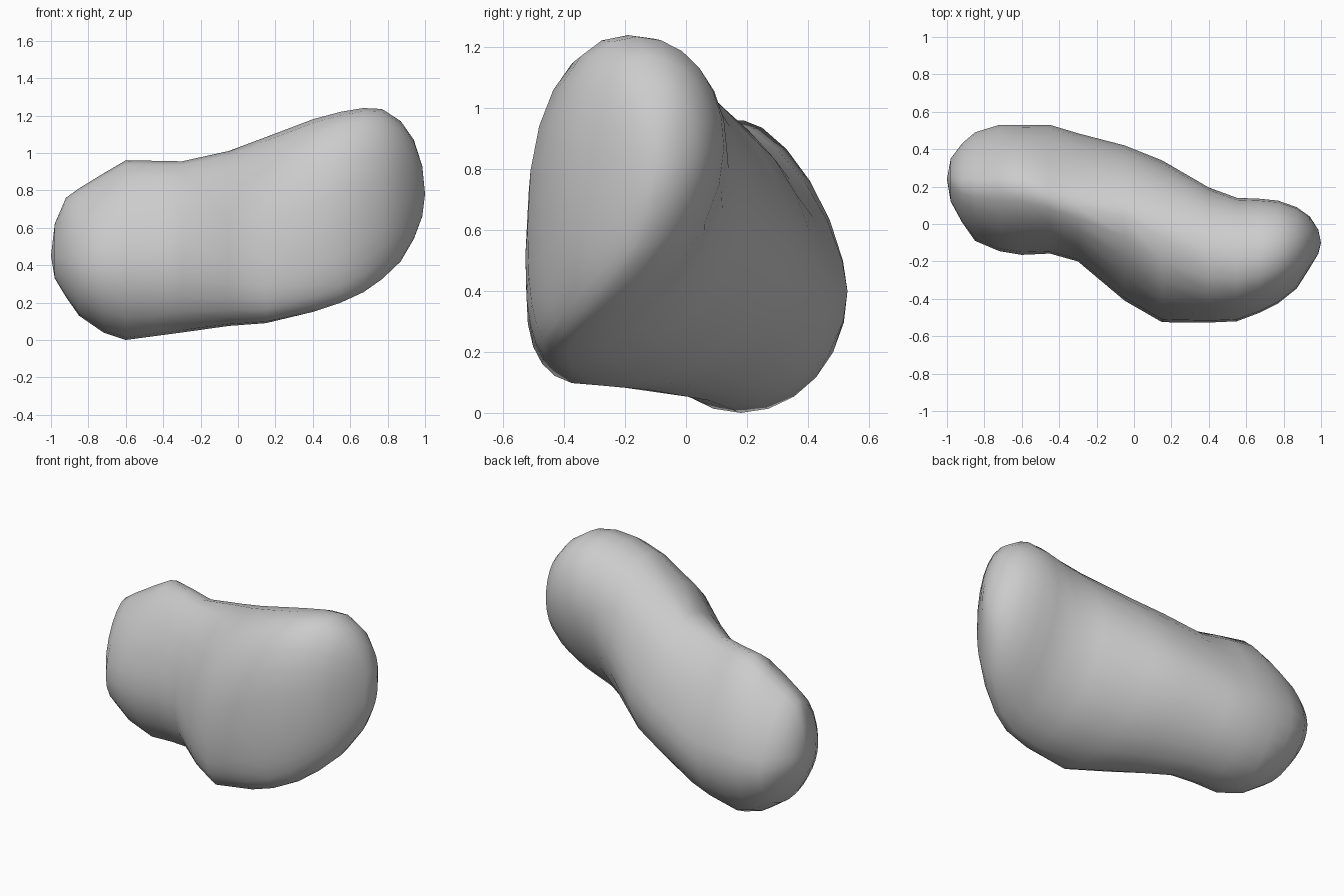
import bpy, bmesh
from math import sin, cos, pi

# Cross-sections along x:
# x, y min, y max, z min, z max, y of top, y of bottom, z of front, z of back
SECTIONS = [
    (-0.98, 0.12, 0.35, 0.33, 0.62, 0.23, 0.23, 0.45, 0.45),
    (-0.92, 0.01, 0.43, 0.23, 0.76, 0.20, 0.21, 0.43, 0.43),
    (-0.85, -0.09, 0.49, 0.13, 0.81, 0.20, 0.20, 0.40, 0.40),
    (-0.72, -0.145, 0.53, 0.04, 0.89, 0.20, 0.19, 0.40, 0.40),
    (-0.60, -0.165, 0.53, 0.00, 0.96, 0.19, 0.18, 0.40, 0.40),
    (-0.45, -0.158, 0.53, 0.02, 0.958, 0.14, 0.13, 0.40, 0.40),
    (-0.30, -0.20, 0.485, 0.04, 0.955, 0.09, 0.08, 0.42, 0.42),
    (-0.05, -0.41, 0.42, 0.075, 1.01, 0.04, -0.12, 0.41, 0.50),
    (0.15, -0.525, 0.34, 0.09, 1.085, -0.07, -0.28, 0.42, 0.55),
    (0.40, -0.527, 0.195, 0.15, 1.18, -0.18, -0.37, 0.52, 0.70),
    (0.55, -0.52, 0.14, 0.20, 1.22, -0.20, -0.39, 0.61, 0.80),
    (0.67, -0.475, 0.135, 0.255, 1.24, -0.19, -0.36, 0.66, 0.86),
    (0.77, -0.425, 0.125, 0.325, 1.235, -0.16, -0.30, 0.70, 0.87),
    (0.87, -0.345, 0.09, 0.42, 1.17, -0.13, -0.23, 0.72, 0.87),
    (0.94, -0.235, 0.04, 0.54, 1.07, -0.10, -0.15, 0.75, 0.84),
    (0.985, -0.16, -0.03, 0.66, 0.93, -0.09, -0.11, 0.77, 0.81),
]
TIPS = [(-1.0, 0.24, 0.45), (1.0, -0.10, 0.78)]
SIDES = 24


def blend(x, x0, x1, e0, e1):
    t = min(1, max(0, (x - x0) / (x1 - x0)))
    return e0 + (e1 - e0) * t


def ring(x, y0, y1, z0, z1, yt, yb, zf, zk):
    """Closed outline of four quarter curves joining the extreme points."""
    pts = []
    # fullness per quarter: above 1 is flatter, below 1 is fuller
    full = [blend(x, -0.2, 0.5, 1.28, 0.96), blend(x, -0.2, 0.2, 1.18, 0.88),
            blend(x, -0.3, 0.15, 1.0, 0.7), blend(x, 0.0, 0.5, 1.0, 1.12)]
    if x > 0.5:
        full[2] = blend(x, 0.5, 0.9, 0.7, 0.9)
    for i in range(SIDES):
        q, r = divmod(i, SIDES // 4)
        a = pi / 2 * r / (SIDES // 4)
        c, s = cos(a) ** full[q], sin(a) ** full[q]
        pts.append([
            (x, yt + (y1 - yt) * c, zk + (z1 - zk) * s),
            (x, yt + (y0 - yt) * s, zf + (z1 - zf) * c),
            (x, yb + (y0 - yb) * c, zf + (z0 - zf) * s),
            (x, yb + (y1 - yb) * s, zk + (z0 - zk) * c),
        ][q])
    return pts


# Bean-shaped body: rings bridged and closed with rounded tips
bm = bmesh.new()
rings = [[bm.verts.new(p) for p in ring(*s)] for s in SECTIONS]
for a, b in zip(rings, rings[1:]):
    for i in range(SIDES):
        j = (i + 1) % SIDES
        bm.faces.new((a[i], a[j], b[j], b[i]))
for tip, r in zip(TIPS, (rings[0], rings[-1])):
    v = bm.verts.new(tip)
    for i in range(SIDES):
        bm.faces.new((v, r[i], r[(i + 1) % SIDES]))
bmesh.ops.recalc_face_normals(bm, faces=bm.faces)
for f in bm.faces:
    f.smooth = True
mesh = bpy.data.meshes.new("bean_body")
bm.to_mesh(mesh)
bm.free()
bpy.context.collection.objects.link(bpy.data.objects.new("bean_body", mesh))
